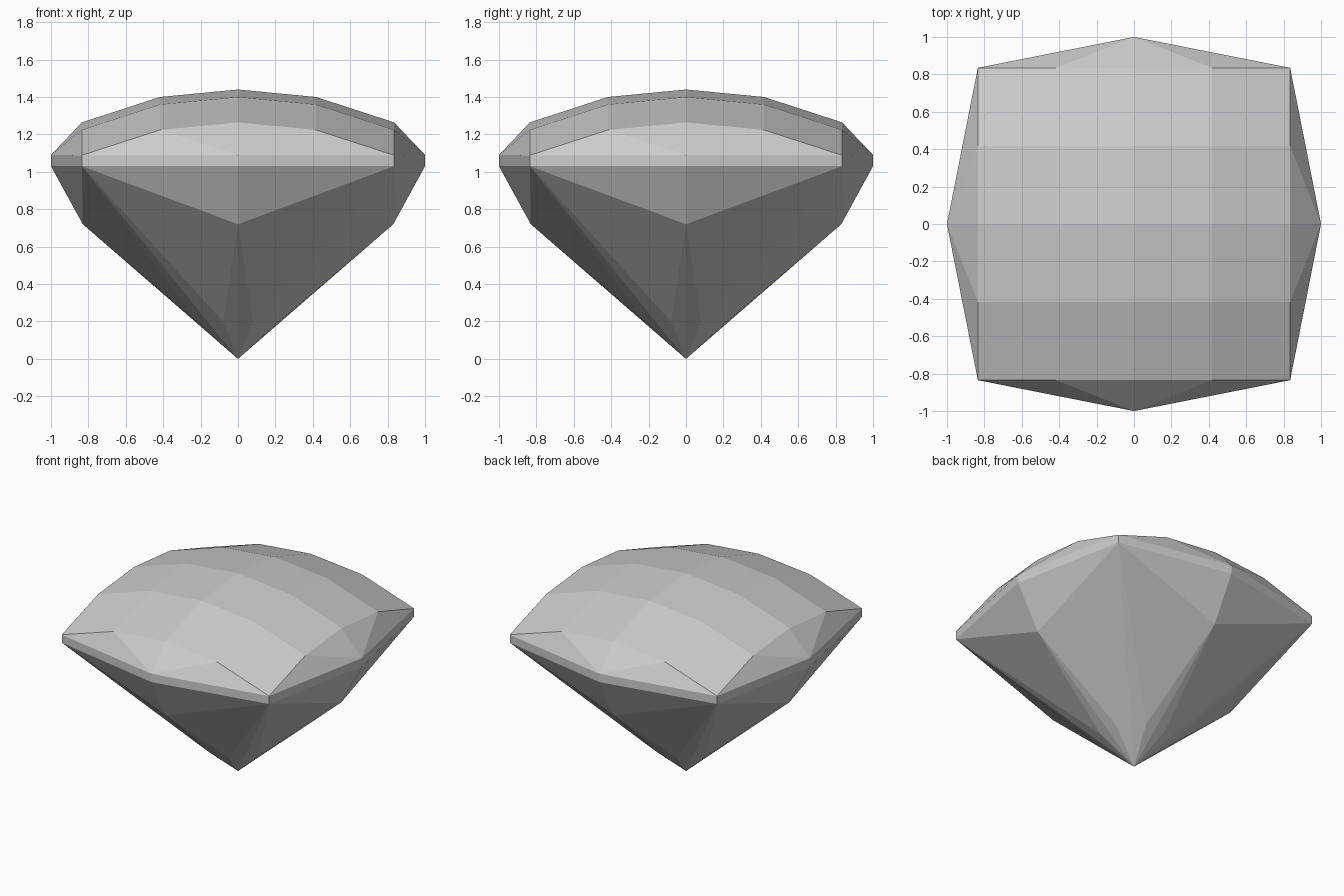
import bpy, bmesh, math

cube = bpy.data.objects.get("Cube")
if cube:
    bpy.data.objects.remove(cube, do_unlink=True)

# Main proportions
CORNER = 0.835
GIRDLE_LOW, GIRDLE_HIGH = 1.03, 1.09
TOP = 1.44
DROP = {0: 0.0, 1: 0.04, 2: 0.176}   # fall of the dome per grid step

points = []

# Domed table: a grid swept from one arc along another
for i in range(-2, 3):
    for j in range(-2, 3):
        z = TOP - DROP[abs(i)] - DROP[abs(j)]
        points.append((i * CORNER / 2, j * CORNER / 2, z))

# Girdle and pavilion, repeated around four sides
for k in range(4):
    c, s = round(math.cos(k * math.pi / 2)), round(math.sin(k * math.pi / 2))

    def add(x, y, z):
        points.append((x * c - y * s, x * s + y * c, z))

    for z in (GIRDLE_LOW, GIRDLE_HIGH):
        add(0, -1, z)
        add(CORNER, -CORNER, z)
    add(0, -0.83, 0.72)
    for side in (-1, 1):
        add(side * 0.08, -0.22, 0.2)

# Pointed base
points.append((0, 0, 0))

# Faceted stone: the convex skin over all the points
bm = bmesh.new()
for p in points:
    bm.verts.new(p)
bmesh.ops.remove_doubles(bm, verts=bm.verts[:], dist=0.008)
bmesh.ops.convex_hull(bm, input=bm.verts[:])
loose = [v for v in bm.verts if not v.link_faces]
bmesh.ops.delete(bm, geom=loose, context='VERTS')
bmesh.ops.dissolve_limit(bm, angle_limit=math.radians(1),
                         verts=bm.verts[:], edges=bm.edges[:])
bmesh.ops.recalc_face_normals(bm, faces=bm.faces[:])

mesh = bpy.data.meshes.new("gemstone")
bm.to_mesh(mesh)
bm.free()
gem = bpy.data.objects.new("gemstone", mesh)
bpy.context.collection.objects.link(gem)

# Plain grey stone
grey = bpy.data.materials.new("light_grey")
grey.use_nodes = True
colour = (0.6, 0.6, 0.6, 1)
grey.diffuse_color = colour
grey.node_tree.nodes["Principled BSDF"].inputs["Base Color"].default_value = colour
mesh.materials.append(grey)
